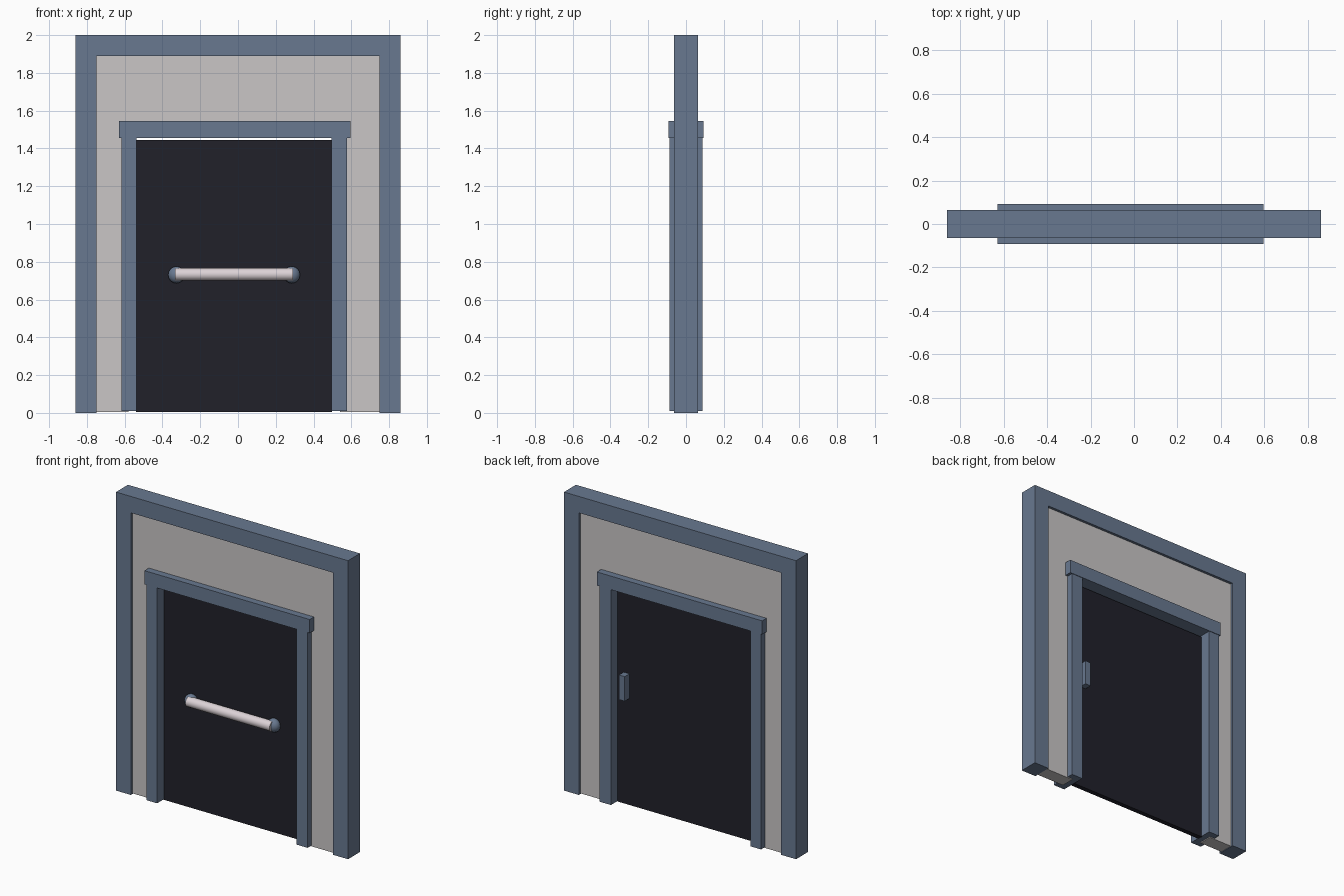
import bpy, bmesh, math
from mathutils import Matrix

if "Cube" in bpy.data.objects:
    bpy.data.objects.remove(bpy.data.objects["Cube"])


def material(name, rgb):
    m = bpy.data.materials.new(name)
    m.diffuse_color = (*rgb, 1)
    m.use_nodes = True
    m.node_tree.nodes["Principled BSDF"].inputs["Base Color"].default_value = m.diffuse_color
    return m


STEEL = material("blue_grey_steel", (0.14, 0.19, 0.28))
WALL = material("light_grey_wall", (0.585, 0.565, 0.565))
DARK = material("dark_door", (0.015, 0.015, 0.023))
PALE = material("pale_grip", (0.72, 0.65, 0.68))


def finish(bm, name, mat):
    bmesh.ops.recalc_face_normals(bm, faces=bm.faces)
    me = bpy.data.meshes.new(name)
    bm.to_mesh(me)
    bm.free()
    me.materials.append(mat)
    ob = bpy.data.objects.new(name, me)
    bpy.context.collection.objects.link(ob)
    return ob


def prism(name, outline, y0, y1, mat):
    """Extrude an x-z outline from y0 to y1."""
    bm = bmesh.new()
    face = bm.faces.new([bm.verts.new((x, y0, z)) for x, z in outline])
    ext = bmesh.ops.extrude_face_region(bm, geom=[face])
    verts = [v for v in ext["geom"] if isinstance(v, bmesh.types.BMVert)]
    bmesh.ops.translate(bm, verts=verts, vec=(0, y1 - y0, 0))
    return finish(bm, name, mat)


def box(name, x0, x1, y0, y1, z0, z1, mat):
    return prism(name, [(x0, z0), (x1, z0), (x1, z1), (x0, z1)], y0, y1, mat)


# outer frame
F = 0.0635
for side, s in (("left", -1), ("right", 1)):
    a, b = sorted((s * 0.75, s * 0.86))
    box("frame_post_" + side, a, b, -F, F, 0, 1.89, STEEL)
box("frame_top", -0.86, 0.86, -F, F, 1.89, 2.0, STEEL)

# wall with a doorway opening
W = 0.046
prism("wall", [(-0.75, 0.004), (-0.58, 0.004), (-0.58, 1.5), (0.54, 1.5),
               (0.54, 0.004), (0.75, 0.004), (0.75, 1.89), (-0.75, 1.89)],
      -W, W, WALL)

# door casing, slightly off centre
box("jamb_left", -0.618, -0.538, -0.088, 0.088, 0.01, 1.455, STEEL)
box("jamb_right", 0.495, 0.578, -0.088, 0.088, 0.01, 1.455, STEEL)
box("lintel", -0.629, 0.596, -0.092, 0.092, 1.455, 1.546, STEEL)

# door leaf
box("door", -0.54, 0.497, -0.016, 0.016, 0.006, 1.444, DARK)

# push bar on the front
bm = bmesh.new()
bmesh.ops.create_cone(bm, cap_ends=True, segments=16, radius1=0.033, radius2=0.033,
                      depth=0.624, matrix=Matrix.Translation((-0.021, -0.05, 0.733))
                      @ Matrix.Rotation(math.pi / 2, 4, 'Y'))
smooth = [finish(bm, "push_bar", PALE)]

# rounded bar mounts
for side, x in (("left", -0.326), ("right", 0.285)):
    bm = bmesh.new()
    bmesh.ops.create_uvsphere(bm, u_segments=14, v_segments=8, radius=0.045,
                              matrix=Matrix.Translation((x, -0.03, 0.731))
                              @ Matrix.Diagonal((1, 0.85, 1, 1)))
    smooth.append(finish(bm, "bar_mount_" + side, STEEL))

# pull handle on the back
box("back_handle", 0.408, 0.45, 0.014, 0.066, 0.72, 0.885, STEEL)

for ob in smooth:
    bpy.ops.object.select_all(action='DESELECT')
    ob.select_set(True)
    bpy.context.view_layer.objects.active = ob
    bpy.ops.object.shade_smooth_by_angle(angle=math.radians(40))
